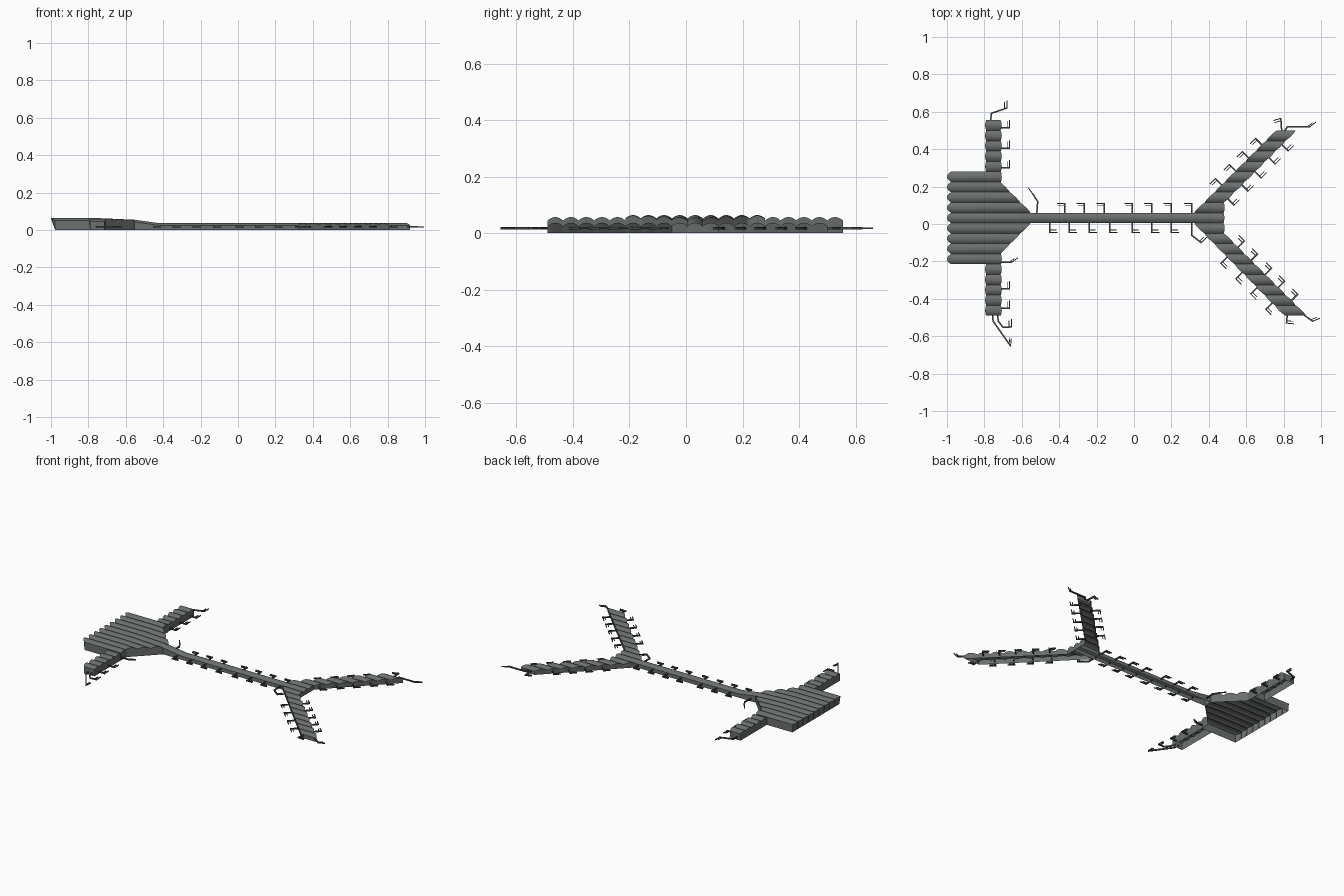
import bpy, bmesh, math
from mathutils import Vector

if "Cube" in bpy.data.objects:
    bpy.data.objects.remove(bpy.data.objects["Cube"])

P = 0.055                 # width of one vaulted roof bay
Y0, Y1 = 0.005, 0.06      # edges of the central bay
C = 0.0325                # centre line
RISE = 0.012              # height of each vault
SEG = 10


def material(name, rgb):
    m = bpy.data.materials.new(name)
    m.diffuse_color = (*rgb, 1)
    m.use_nodes = True
    m.node_tree.nodes["Principled BSDF"].inputs["Base Color"].default_value = m.diffuse_color
    return m


roof_grey = material("roof grey", (0.145, 0.160, 0.155))
bridge_grey = material("bridge dark grey", (0.075, 0.080, 0.085))


def finish(name, bm, mat, smooth):
    me = bpy.data.meshes.new(name)
    bm.to_mesh(me)
    bm.free()
    me.materials.append(mat)
    ob = bpy.data.objects.new(name, me)
    bpy.context.collection.objects.link(ob)
    if smooth:
        bpy.ops.object.select_all(action='DESELECT')
        ob.select_set(True)
        bpy.context.view_layer.objects.active = ob
        bpy.ops.object.shade_smooth_by_angle(angle=math.radians(35))
    return ob


def hall(name, y_start, bays, span, crest, lean=(0.006, 0.006), sides=(True, True)):
    """Open-bottomed shell of parallel vaults; span(y) gives x stations, crest(x) the ridge height."""
    bm = bmesh.new()
    rows = []
    for i in range(bays * SEG + 1):
        y = y_start + P * i / SEG
        t = 2 * (i % SEG) / SEG - 1
        a = 1 - t * t
        xs = list(span(y))
        ground = [bm.verts.new((x, y, 0)) for x in xs]
        tops = [crest(x) - RISE * (1 - a) for x in xs]
        xs[0] -= lean[0] * a
        xs[-1] += lean[1] * a
        roof = [bm.verts.new((x, y, z)) for x, z in zip(xs, tops)]
        rows.append((ground, roof))
    for (g0, r0), (g1, r1) in zip(rows, rows[1:]):
        for k in range(len(r0) - 1):
            bm.faces.new((r0[k], r0[k + 1], r1[k + 1], r1[k]))
        for k in (0, -1):
            bm.faces.new((g0[k], r0[k], r1[k], g1[k]))
    for row, wanted in ((rows[0], sides[0]), (rows[-1], sides[1])):
        if wanted:
            g, r = row
            for k in range(len(g) - 1):
                bm.faces.new((g[k], g[k + 1], r[k + 1], r[k]))
    loose = [v for v in bm.verts if not v.link_faces]
    bmesh.ops.delete(bm, geom=loose, context='VERTS')
    bmesh.ops.recalc_face_normals(bm, faces=bm.faces)
    if sum(f.normal.z * f.calc_area() for f in bm.faces) < 0:
        bmesh.ops.reverse_faces(bm, faces=bm.faces)
    return finish(name, bm, roof_grey, True)


def main_crest(x):
    if x <= -0.75:
        return 0.064
    if x <= -0.553:
        return 0.064 - 0.009 * (x + 0.75) / 0.197
    return max(0.037, 0.055 - 0.018 * (x + 0.553) / 0.133)


def main_span(y):
    right = max(-0.711, -0.553 - max(0, abs(y - C) - 0.0275))
    return (-0.978, -0.75, right)


# Main hall, two side wings, long concourse and forked piers
hall("main_hall", Y0 - 4 * P, 9, main_span, main_crest, (0.022, 0.004))
wing_span = lambda y: (-0.79, -0.713)
hall("wing_back", Y1 + 4 * P, 5, wing_span, lambda x: 0.057)
hall("wing_front", Y0 - 9 * P, 5, wing_span, lambda x: 0.057)
hall("concourse", Y0, 1, lambda y: (-0.553, -0.42, 0.323, 0.479), main_crest, (0, 0.004))
low = lambda x: 0.037
hall("pier_back", Y1, 8,
     lambda y: (0.323 + y - Y1, 0.479 + max(0, y - 0.115)), low, sides=(False, True))
hall("pier_front", Y0 - 9 * P, 9,
     lambda y: (0.323 + (Y0 - y) * 0.98, 0.479 + max(0, -0.05 - y)), low, sides=(True, False))


# Boarding bridges: stems with a pair of short fingers
bm = bmesh.new()


def bar(p, q, w=0.008, z0=0.013, z1=0.021):
    p, q = Vector(p), Vector(q)
    d = (q - p).normalized()
    n = Vector((-d.y, d.x)) * w / 2
    p, q = p - d * w * 0.3, q + d * w * 0.3
    ring = [p - n, q - n, q + n, p + n]
    lo = [bm.verts.new((v.x, v.y, z0)) for v in ring]
    hi = [bm.verts.new((v.x, v.y, z1)) for v in ring]
    bm.faces.new(lo[::-1])
    bm.faces.new(hi)
    for k in range(4):
        j = (k + 1) % 4
        bm.faces.new((lo[k], lo[j], hi[j], hi[k]))


def fingers(tip, back, side, length=0.04):
    tip, back, side = Vector(tip), Vector(back), Vector(side)
    bar(tip, tip + side * length, 0.005, 0.014, 0.020)
    bar(tip + back * 0.013, tip + back * 0.013 + side * length * 0.85, 0.004, 0.014, 0.020)


def bridge(base, direction, length=0.05):
    d = Vector(direction).normalized()
    tip = Vector(base) + d * length
    bar(Vector(base) - d * 0.008, tip)
    fingers(tip, -d, (-d.y, d.x))


def long_bridge(points, side):
    for p, q in zip(points, points[1:]):
        bar(p, q)
    back = (Vector(points[-2]) - Vector(points[-1])).normalized()
    fingers(points[-1], back, Vector(side).normalized())


# along the concourse
for x in (-0.37, -0.265, -0.16, -0.01, 0.095, 0.2, 0.308):
    bridge((x, Y1), (0, 1))
for x in (-0.45, -0.345, -0.24, -0.13, -0.01, 0.095, 0.2):
    bridge((x, Y0), (0, -1))
# along the wings
for y in (0.515, 0.405, 0.30, -0.345, -0.45):
    bridge((-0.71, y), (1, 0), 0.045)
# along both sides of each pier
for x in (0.47, 0.545, 0.615, 0.685):
    bridge((x, x - 0.263), (-1, 1))
for x in (0.50, 0.575, 0.645, 0.72, 0.79):
    bridge((x, x - 0.364), (1, -1))
for x in (0.50, 0.58, 0.66, 0.74):
    bridge((x, 0.005 - (x - 0.323) / 0.98), (-1, -1))
for x in (0.555, 0.625, 0.70, 0.77, 0.84):
    bridge((x, 0.429 - x), (1, 1))
# longer cranked bridges at corners and ends
long_bridge([(-0.767, 0.55), (-0.762, 0.592), (-0.68, 0.62)], (0, 1))
long_bridge([(-0.757, -0.485), (-0.753, -0.52), (-0.66, -0.652)], (0.1, 1))
long_bridge([(-0.73, -0.485), (-0.725, -0.52), (-0.70, -0.553), (-0.655, -0.55)], (0, 1))
long_bridge([(-0.712, -0.205), (-0.655, -0.205)], (1, 0.7))
long_bridge([(-0.52, 0.055), (-0.515, 0.12), (-0.54, 0.16)], (-0.6, 0.8))
long_bridge([(0.308, 0.01), (0.308, -0.06), (0.36, -0.10)], (0.7, 0.7))
long_bridge([(0.79, 0.49), (0.785, 0.565)], (-1, -0.3))
long_bridge([(0.80, 0.49), (0.82, 0.52), (0.94, 0.52)], (0.8, 0.6))
long_bridge([(0.82, -0.485), (0.815, -0.53)], (1, -0.1))
long_bridge([(0.90, -0.48), (0.955, -0.52)], (1, 0.4))
bmesh.ops.recalc_face_normals(bm, faces=bm.faces)
finish("boarding_bridges", bm, bridge_grey, False)
